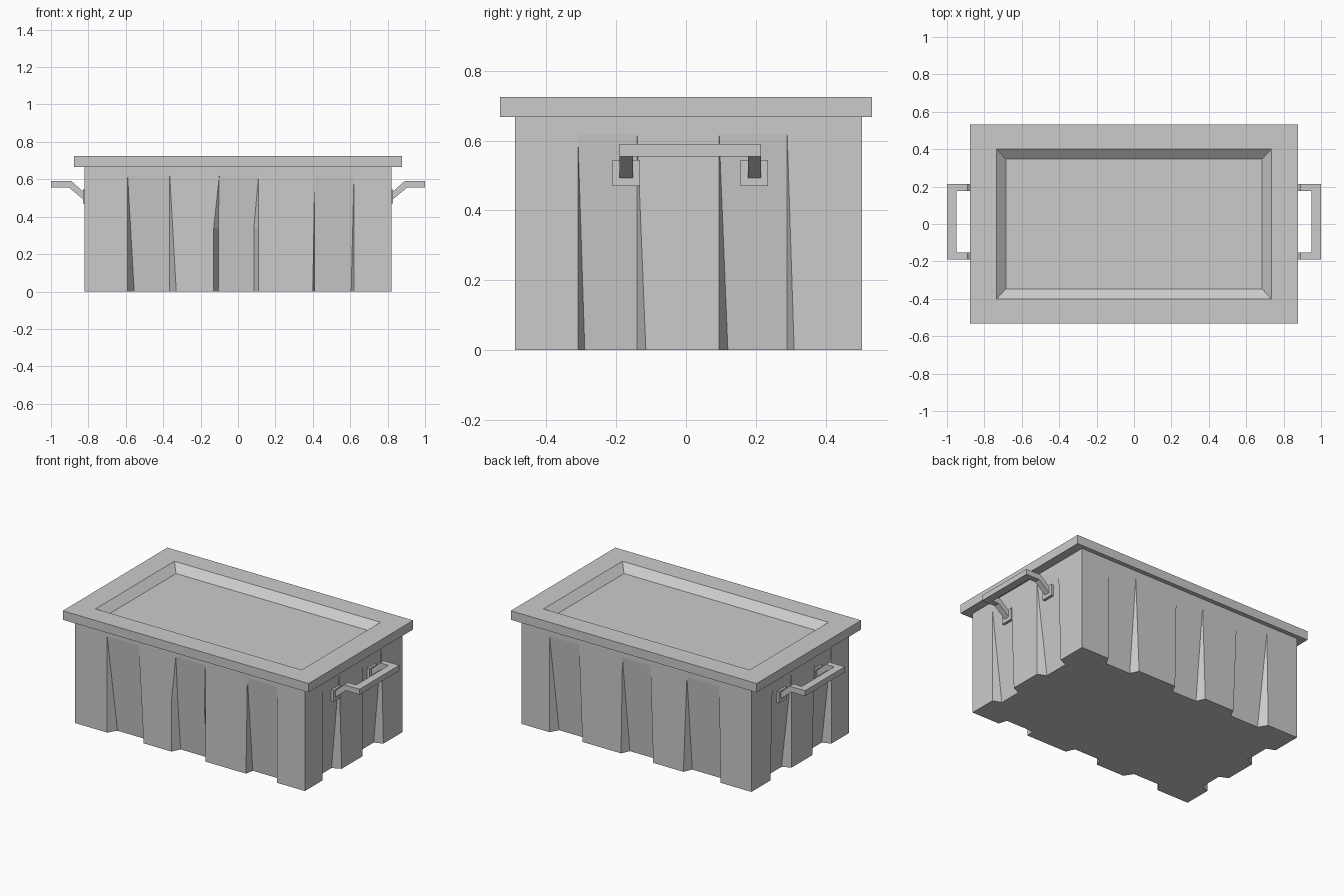
import bpy, bmesh

if "Cube" in bpy.data.objects:
    bpy.data.objects.remove(bpy.data.objects["Cube"])

X0, X1, Y0, Y1 = -0.82, 0.82, -0.49, 0.505   # tub walls
GROOVE_TOP, MID, TUB_TOP = 0.62, 0.34, 0.668
DEPTH = 0.055


def make_object(name, bm):
    bmesh.ops.remove_doubles(bm, verts=bm.verts, dist=1e-5)
    bmesh.ops.recalc_face_normals(bm, faces=bm.faces)
    me = bpy.data.meshes.new(name)
    bm.to_mesh(me)
    bm.free()
    ob = bpy.data.objects.new(name, me)
    bpy.context.collection.objects.link(ob)
    return ob


def loft(bm, rings):
    """Skin a list of equal-length closed rings and cap both ends."""
    vs = [[bm.verts.new(p) for p in r] for r in rings]
    n = len(vs[0])
    for a, b in zip(vs, vs[1:]):
        for i in range(n):
            j = (i + 1) % n
            bm.faces.new((a[i], a[j], b[j], b[i]))
    bm.faces.new(vs[0][::-1])
    bm.faces.new(vs[-1])


def rect(x, y, z):
    return [(-x, -y, z), (x, -y, z), (x, y, z), (-x, y, z)]


def prism(bm, profile, y0, y1):
    """Extrude an x-z profile along y."""
    loft(bm, [[(x, y, z) for x, z in profile] for y in (y0, y1)])


def box(bm, x0, x1, y0, y1, z0, z1):
    prism(bm, [(x0, z0), (x1, z0), (x1, z1), (x0, z1)], y0, y1)


# Grooves: bottom outer-left, inner-left, inner-right, outer-right, then top left and right
front = [(-0.59, -0.555, -0.365, -0.33, -0.59, -0.365),
         (-0.13, -0.105, 0.085, 0.11, -0.10, 0.11),
         (0.40, 0.41, 0.605, 0.62, 0.41, 0.62)]
back = [(-0.60, -0.565, -0.36, -0.335, -0.59, -0.36),
        (-0.12, -0.095, 0.085, 0.11, -0.10, 0.10),
        (0.385, 0.41, 0.59, 0.62, 0.41, 0.62)]
side = [(-0.31, -0.29, -0.14, -0.115, -0.31, -0.14),
        (0.095, 0.12, 0.29, 0.31, 0.095, 0.29)]


def wall(grooves, z):
    """Points (along, inset) of one wall outline at height z."""
    t = min(z / GROOVE_TOP, 1)
    pts = []
    for g in grooves:
        bottom, top = g[:4], (g[4], g[4], g[5], g[5])
        # the middle front groove keeps its width up to MID
        s = t
        if g is front[1]:
            s = max(0, (min(z, GROOVE_TOP) - MID) / (GROOVE_TOP - MID))
        for k in range(4):
            inset = DEPTH * (1 - t) if k in (1, 2) else 0
            pts.append((bottom[k] + (top[k] - bottom[k]) * s, inset))
    return pts


def outline(z):
    p = [(X0, Y0, z)] + [(a, Y0 + d, z) for a, d in wall(front, z)]
    p += [(X1, Y0, z)] + [(X1 - d, a, z) for a, d in wall(side, z)]
    p += [(X1, Y1, z)] + [(a, Y1 - d, z) for a, d in reversed(wall(back, z))]
    p += [(X0, Y1, z)] + [(X0 + d, a, z) for a, d in reversed(wall(side, z))]
    return p


# Tub with tapered grooves
bm = bmesh.new()
loft(bm, [outline(z) for z in (0, MID, GROOVE_TOP, TUB_TOP)])
make_object("tub", bm)

# Lid with sloped recess
bm = bmesh.new()
loft(bm, [rect(0.877, 0.533, 0.667), rect(0.877, 0.533, 0.725),
          rect(0.735, 0.402, 0.725), rect(0.685, 0.347, 0.68)])
make_object("lid", bm)

# Handles: bent arms, grip bar and mounting plates, mirrored to the left
bm = bmesh.new()
arm = [(0.815, 0.482), (0.903, 0.555), (0.95, 0.555), (0.95, 0.59),
       (0.89, 0.59), (0.815, 0.523)]
for y0, y1 in ((-0.19, -0.152), (0.177, 0.215)):
    prism(bm, arm, y0, y1)
    box(bm, 0.81, 0.828, y0 - 0.021, y1 + 0.02, 0.47, 0.545)
box(bm, 0.95, 1.0, -0.19, 0.215, 0.555, 0.59)
handles = make_object("handles", bm)
handles.modifiers.new("Mirror", 'MIRROR').use_axis[0] = True
